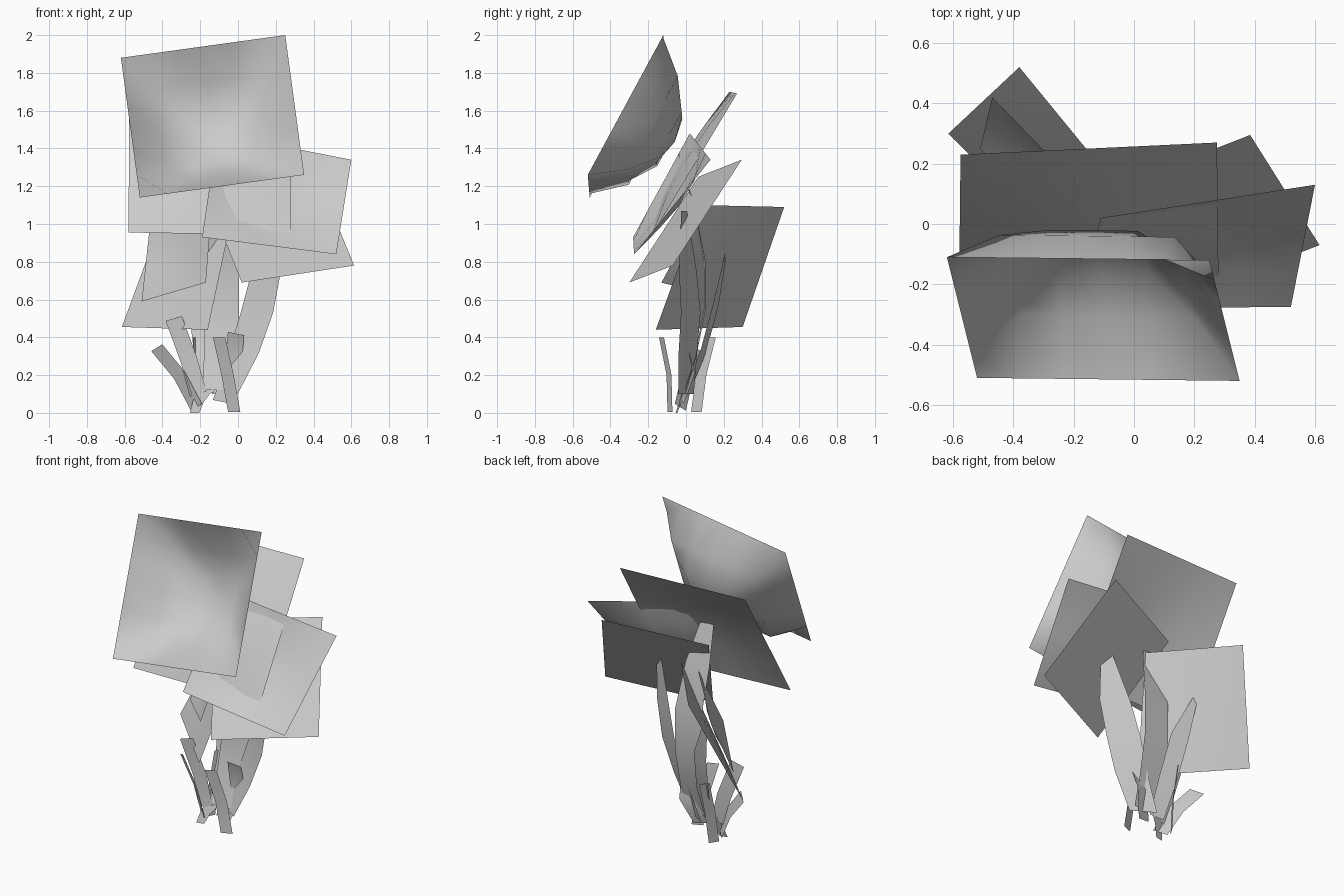
import bpy, bmesh
from mathutils import Vector

if "Cube" in bpy.data.objects:
    bpy.data.objects.remove(bpy.data.objects["Cube"])


def make_object(name, rows):
    """Skin a rectangular grid of points with smooth quads."""
    bm = bmesh.new()
    grid = [[bm.verts.new(p) for p in row] for row in rows]
    for a, b in zip(grid, grid[1:]):
        for i in range(len(a) - 1):
            bm.faces.new((a[i], a[i + 1], b[i + 1], b[i]))
    me = bpy.data.meshes.new(name)
    bm.to_mesh(me)
    bm.free()
    for p in me.polygons:
        p.use_smooth = True
    ob = bpy.data.objects.new(name, me)
    bpy.context.collection.objects.link(ob)
    return ob


def card(name, tl, tr, br, bl, bulge=0.0, n=4, square=False):
    """Four-cornered sheet with straight edges and a dished middle."""
    tl, tr, br, bl = map(Vector, (tl, tr, br, bl))
    normal = (tr - tl).cross(tl - bl).normalized()
    rows = []
    for j in range(n + 1):
        v = j / n
        row = []
        for i in range(n + 1):
            u = i / n
            p = tl.lerp(tr, u).lerp(bl.lerp(br, u), v)
            s, t = abs(2 * u - 1), abs(2 * v - 1)
            dome = 1 - max(s, t) ** 2 if square else (1 - s * s) * (1 - t * t)
            row.append(p + normal * bulge * dome)
        rows.append(row)
    return make_object(name, rows)


def ribbon(name, path, side, widths):
    """Flat strip following a path; side is the direction of its width."""
    side = Vector(side).normalized()
    rows = []
    for p, w in zip(path, widths):
        p = Vector(p)
        rows.append([p - side * w / 2, p + side * w / 2])
    return make_object(name, rows)


# Flower sheets
card("top_flower", (-.62, -.11, 1.88), (.25, -.12, 2.0),
     (.35, -.52, 1.26), (-.52, -.51, 1.14), -0.29, 6, True)
card("back_flower", (-.575, .23, 1.70), (.275, .27, 1.69),
     (.28, -.18, .94), (-.58, -.22, .955), 0.055)
card("right_flower", (-.11, .02, 1.48), (.60, .13, 1.34),
     (.52, -.275, .84), (-.19, -.28, .93), -0.075)
card("lower_right_flower", (-.205, .065, 1.25), (.385, .295, 1.34),
     (.615, -.07, .78), (.02, -.30, .69))
card("lower_left_flower", (-.38, .52, 1.09), (-.02, .08, 1.10),
     (-.16, -.16, .44), (-.615, .30, .455))
card("small_left_flower", (-.47, .42, .96), (-.14, .08, 1.08),
     (-.17, -.13, .69), (-.51, .25, .59), -0.03)

# Wide stems
ribbon("tall_stem",
       [(-.10, -.01, .12), (-.09, .05, .30), (-.085, .10, .55), (-.085, .10, .80),
        (-.11, .04, 1.10), (-.13, -.04, 1.37)],
       (1, .05, 0), [.18, .18, .18, .18, .16, .08])
ribbon("right_stem",
       [(-.07, .0, .10), (.03, .01, .32), (.10, .025, .53), (.15, .01, .75),
        (.20, -.01, 1.07)],
       (1, -.6, 0), [.16, .19, .20, .18, .06])
ribbon("left_stem",
       [(-.17, .0, .10), (-.18, .09, .32), (-.21, .16, .58), (-.285, .21, .84)],
       (1, -.25, .2), [.09, .11, .11, .03])

# Short grass blades at the base
blades = {
    "front_blade": ([(-.02, -.085, .005), (-.055, -.09, .20), (-.10, -.13, .40)],
                    (1, .4, 0), .07),
    "back_blade": ([(-.235, .055, .005), (-.225, .08, .20), (-.22, .13, .40)],
                   (.6, 1, 0), .065),
    "left_blade": ([(-.22, -.03, .03), (-.31, .01, .20), (-.43, .05, .345)],
                   (.8, -.8, .5), .09),
    "upper_left_blade": ([(-.21, -.02, .10), (-.26, -.01, .28), (-.34, -.03, .50)],
                         (1, .1, .3), .09),
    "middle_blade": ([(-.09, -.02, .06), (-.03, .04, .22), (-.01, -.02, .42)],
                     (1, .2, -.2), .09),
}
for name, (path, side, width) in blades.items():
    ribbon(name, path, side, [width] * 3)

# Small root sheet joining the stem bases
ribbon("root_leaf", [(-.23, -.05, .0), (-.21, -.03, .06), (-.17, .0, .13)],
       (1, .2, 0), [.05, .06, .09])
